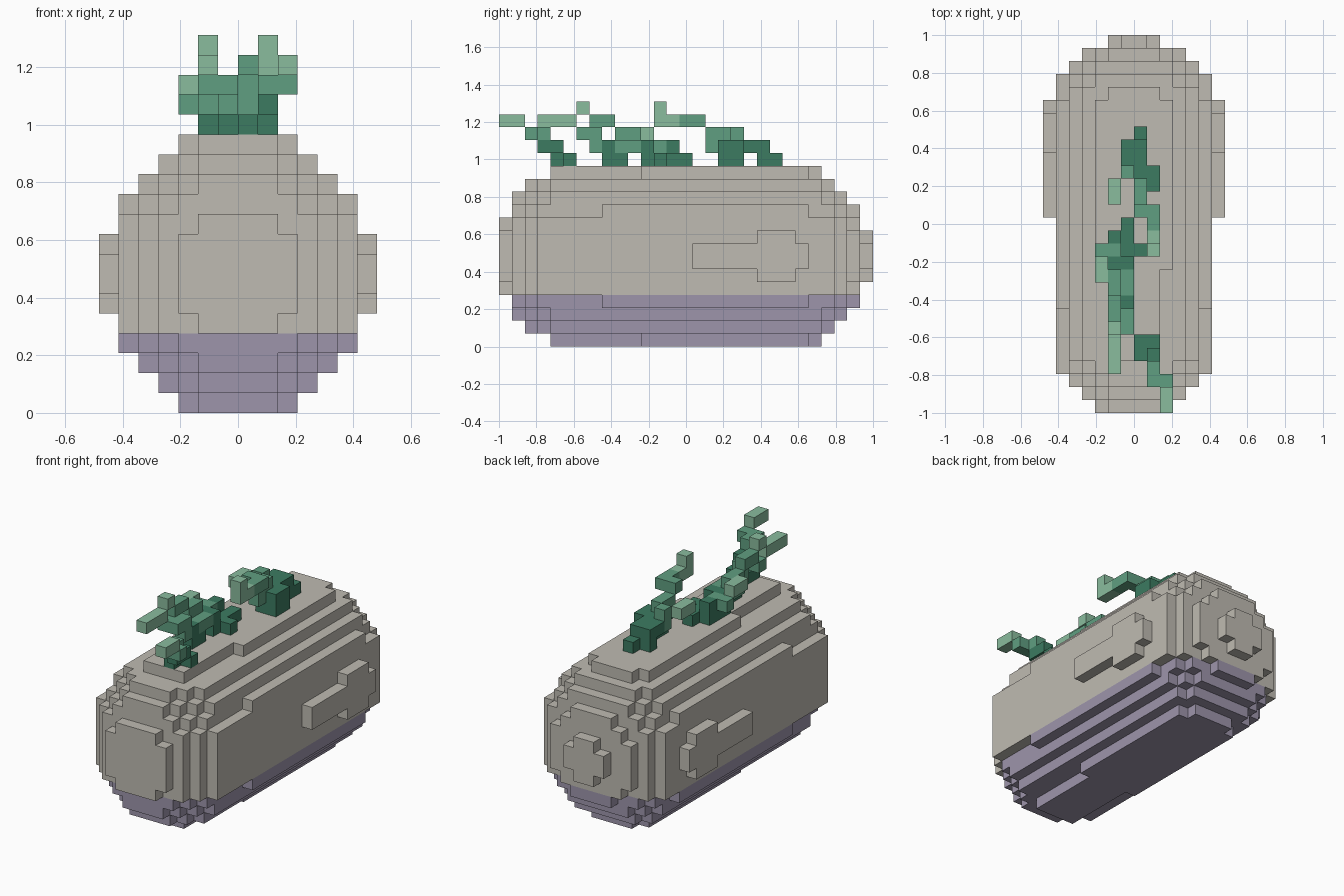
import bpy, bmesh
from mathutils import Vector

if "Cube" in bpy.data.objects:
    bpy.data.objects.remove(bpy.data.objects["Cube"], do_unlink=True)

U = 2 / 29   # edge length of one cube
MID = 7      # height of the body's middle layer line


def material(name, rgb):
    lin = [((c / 255 + 0.055) / 1.055) ** 2.4 for c in rgb] + [1]
    m = bpy.data.materials.new(name)
    m.use_nodes = True
    m.diffuse_color = lin
    m.node_tree.nodes["Principled BSDF"].inputs["Base Color"].default_value = lin
    return m


STONE = material("warm_grey", (191, 187, 178))
BELLY = material("dusty_purple", (157, 149, 171))
DARK = material("dark_green", (60, 123, 97))
MIDG = material("mid_green", (96, 159, 129))
LIGHT = material("light_green", (138, 188, 158))


def box(x0, x1, y0, y1, z0, z1):
    """All grid cells in a half-open range."""
    return {(x, y, z) for x in range(x0, x1) for y in range(y0, y1) for z in range(z0, z1)}


def build(name, cells, mats, rule=lambda c: 0):
    """Skin a set of grid cells with their exposed faces, then merge flat regions."""
    bm = bmesh.new()
    for c in sorted(cells):
        for axis in range(3):
            for s in (0, 1):
                n = list(c)
                n[axis] += 2 * s - 1
                if tuple(n) in cells:
                    continue
                a, b = (axis + 1) % 3, (axis + 2) % 3
                ring = [(0, 0), (1, 0), (1, 1), (0, 1)]
                verts = []
                for i, j in ring if s else ring[::-1]:
                    p = list(c)
                    p[axis] += s
                    p[a] += i
                    p[b] += j
                    verts.append(bm.verts.new((p[0] * U, p[1] * U - 1, p[2] * U)))
                bm.faces.new(verts).material_index = rule(c)
    bmesh.ops.remove_doubles(bm, verts=bm.verts[:], dist=U * 0.01)
    bmesh.ops.dissolve_limit(bm, angle_limit=0.01, verts=bm.verts[:], edges=bm.edges[:],
                             delimit={'MATERIAL'})
    me = bpy.data.meshes.new(name)
    bm.to_mesh(me)
    bm.free()
    for m in mats:
        me.materials.append(m)
    ob = bpy.data.objects.new(name, me)
    bpy.context.collection.objects.link(ob)


# Rounded body: for each run of slices along y, pairs of (half width, half height)
SLICES = [
    (0, 1, [(3, 2), (2, 3)]),
    (1, 2, [(4, 3), (3, 4), (2, 5)]),
    (2, 3, [(5, 3), (4, 4), (3, 5), (2, 6)]),
    (3, 4, [(6, 3), (5, 4), (4, 5), (3, 6)]),
    (4, 8, [(6, 3), (5, 5), (4, 6), (2, 7)]),
    (8, 11, [(6, 4), (5, 5), (4, 6), (2, 7)]),
    (11, 24, [(6, 4), (5, 5), (4, 6), (3, 7)]),
    (24, 25, [(6, 3), (5, 5), (4, 6), (2, 7)]),
    (25, 26, [(6, 3), (5, 4), (4, 5), (3, 6)]),
    (26, 27, [(5, 3), (4, 4), (3, 5)]),
    (27, 28, [(4, 2), (3, 3), (2, 4)]),
]
body = set()
for y0, y1, pairs in SLICES:
    for w, h in pairs:
        body |= box(-w, w, y0, y1, MID - h, MID + h)
build("body", body, [STONE, BELLY], lambda c: 1 if c[2] < 4 else 0)

# Cross-shaped stub at the back
build("tail_stub", box(-2, 2, 28, 29, 6, 8) | box(-1, 1, 28, 29, 5, 9), [STONE])

# Raised fins on both sides
for side, x in (("left", 6), ("right", -7)):
    fin = box(x, x + 1, 15, 24, 6, 8) | box(x, x + 1, 20, 23, 5, 9)
    build(side + "_fin", fin, [STONE])


# Sprouts on the back: (colour, x0, x1, y0, y1, z) runs, one cube high
def sprout(name, runs):
    owner = {}
    for col, x0, x1, y0, y1, z in runs:
        for c in box(x0, x1, y0, y1, z, z + 1):
            owner[c] = col
    build(name, set(owner), [DARK, MIDG, LIGHT], lambda c: owner[c])


sprout("front_sprout", [
    (0, 0, 1, 4, 6, 14), (0, 1, 2, 5, 6, 14), (0, 1, 2, 3, 5, 15),
    (1, 1, 2, 2, 4, 16), (1, 2, 3, 2, 3, 16), (2, 2, 3, 0, 2, 17)])
sprout("low_middle_sprout", [
    (0, -1, 0, 8, 10, 14), (0, -1, 0, 8, 9, 15), (1, -1, 0, 7, 8, 15),
    (1, -1, 0, 6, 8, 16), (1, -2, -1, 6, 7, 16), (2, -2, -1, 3, 6, 17)])
sprout("tall_middle_sprout", [
    (0, -2, 0, 11, 14, 14), (0, -1, 0, 14, 15, 14), (0, 0, 1, 12, 13, 14),
    (0, -2, 0, 11, 12, 15), (0, -2, -1, 13, 14, 15), (1, -3, -1, 12, 13, 15),
    (1, -2, 0, 9, 11, 15), (1, -2, -1, 9, 11, 16), (2, -3, -2, 10, 12, 16),
    (1, -2, -1, 7, 9, 17), (2, -2, -1, 6, 7, 18)])
sprout("tall_rear_sprout", [
    (0, 0, 2, 17, 19, 14), (0, 0, 2, 17, 19, 15), (1, 0, 1, 16, 17, 15),
    (1, 0, 1, 16, 18, 16), (1, 0, 1, 15, 16, 17), (1, 1, 2, 14, 16, 17),
    (2, 1, 2, 12, 14, 17), (2, 1, 2, 12, 13, 18)])
sprout("low_rear_sprout", [
    (0, 0, 1, 20, 22, 14), (0, -1, 0, 20, 21, 14), (0, -1, 1, 19, 21, 15),
    (1, -1, 0, 18, 19, 15), (1, -1, 0, 18, 19, 16), (2, -2, -1, 16, 18, 16)])
